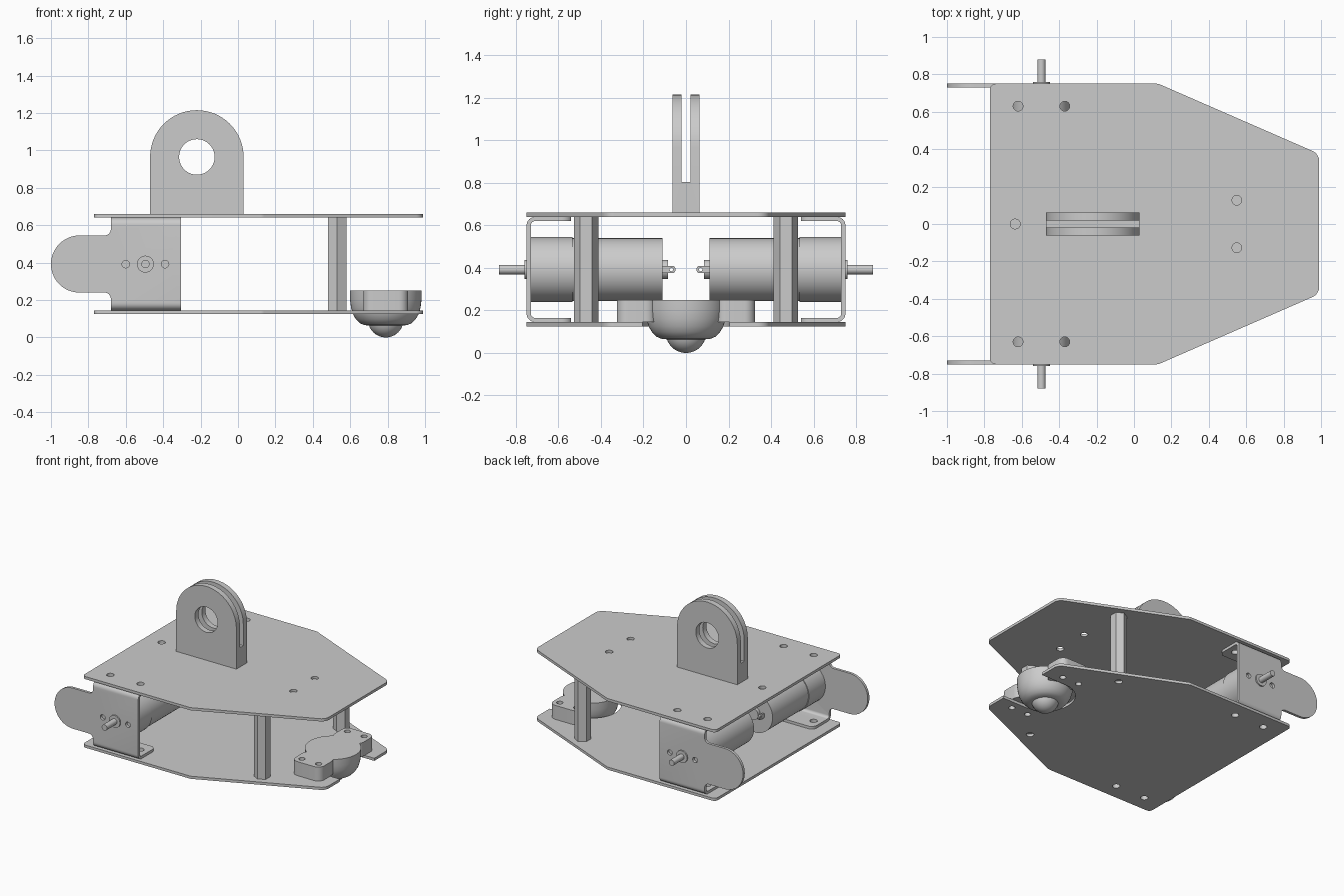
import bpy, bmesh
from math import cos, sin, pi, tan, radians
from mathutils import Vector

if "Cube" in bpy.data.objects:
    bpy.data.objects.remove(bpy.data.objects["Cube"])

grey = bpy.data.materials.new("plain grey")
grey.use_nodes = True
grey.diffuse_color = (0.6, 0.6, 0.6, 1)
grey.node_tree.nodes["Principled BSDF"].inputs["Base Color"].default_value = (0.6, 0.6, 0.6, 1)

# Extrusion and lathe directions: profile (u, v) and depth w to world
AXES = {"z": lambda u, v, w: (u, v, w),
        "y": lambda u, v, w: (u, w, v),
        "x": lambda u, v, w: (w, u, v)}


def circle(x, y, r, n=32):
    return [(x + r * cos(2 * pi * i / n), y + r * sin(2 * pi * i / n)) for i in range(n)]


def rounded(corners, n=8):
    """Outline from (x, y, radius) corners, each filleted by its radius."""
    out = []
    for i, (x, y, r) in enumerate(corners):
        p = Vector((x, y))
        if not r:
            out.append((x, y))
            continue
        a = (Vector(corners[i - 1][:2]) - p).normalized()
        b = (Vector(corners[(i + 1) % len(corners)][:2]) - p).normalized()
        half = a.angle(b) / 2
        centre = p + (a + b).normalized() * (r / sin(half))
        start = (p + a * (r / tan(half)) - centre).normalized()
        end = (p + b * (r / tan(half)) - centre).normalized()
        for k in range(n + 1):
            out.append(tuple(centre + start.slerp(end, k / n).normalized() * r))
    return out


def finish(name, me):
    bm = bmesh.new()
    bm.from_mesh(me)
    bmesh.ops.remove_doubles(bm, verts=bm.verts, dist=1e-5)
    bmesh.ops.recalc_face_normals(bm, faces=bm.faces)
    bm.to_mesh(me)
    bm.free()
    me.materials.clear()
    me.materials.append(grey)
    me.shade_smooth()
    me.set_sharp_from_angle(angle=radians(32))
    ob = bpy.data.objects.new(name, me)
    bpy.context.collection.objects.link(ob)
    return ob


def prism(name, outline, lo, hi, axis="z", holes=()):
    """Flat outline with holes, extruded from lo to hi."""
    cu = bpy.data.curves.new(name, "CURVE")
    cu.dimensions, cu.fill_mode, cu.extrude = "2D", "BOTH", (hi - lo) / 2
    for loop in (outline, *holes):
        sp = cu.splines.new("POLY")
        sp.points.add(len(loop) - 1)
        for p, (u, v) in zip(sp.points, loop):
            p.co = (u, v, 0, 1)
        sp.use_cyclic_u = True
    tmp = bpy.data.objects.new(name + " profile", cu)
    me = bpy.data.meshes.new_from_object(tmp)
    bpy.data.objects.remove(tmp)
    for v in me.vertices:
        v.co = AXES[axis](v.co.x, v.co.y, v.co.z + (lo + hi) / 2)
    return finish(name, me)


def lathe(name, profile, cu, cv, axis="z", n=48):
    """Profile of (radius, depth) spun round an axis through (cu, cv)."""
    bm = bmesh.new()
    rings = [[bm.verts.new(AXES[axis](u, v, w)) for u, v in circle(cu, cv, r, n)]
             for r, w in profile]
    for a, b in zip(rings, rings[1:]):
        for i in range(n):
            j = (i + 1) % n
            bm.faces.new((a[i], a[j], b[j], b[i]))
    bm.faces.new(rings[0])
    bm.faces.new(rings[-1])
    me = bpy.data.meshes.new(name)
    bm.to_mesh(me)
    bm.free()
    return finish(name, me)


def combine(ob, other, operation):
    """Apply a boolean and drop the second solid."""
    m = ob.modifiers.new("bool", "BOOLEAN")
    m.object, m.operation, m.solver = other, operation, "EXACT"
    deps = bpy.context.evaluated_depsgraph_get()
    me = bpy.data.meshes.new_from_object(ob.evaluated_get(deps))
    name = ob.name
    bpy.data.objects.remove(other)
    bpy.data.objects.remove(ob)
    return finish(name, me)


def mirror_y(ob):
    m = ob.modifiers.new("mirror", "MIRROR")
    m.use_axis = (False, True, False)
    m.use_mirror_merge = False


def box_outline(x0, y0, x1, y1, r=0):
    return rounded([(x0, y0, r), (x1, y0, r), (x1, y1, r), (x0, y1, r)])


# Deck plates; the lower one has a round-ended notch for the caster
side = [(0.13, 0.75, 0.05), (-0.77, 0.75, 0.03), (-0.77, -0.75, 0.03), (0.13, -0.75, 0.05)]
nose = [(0.99, -0.375, 0.06), (0.99, 0.375, 0.06)]
notch = [(0.99, -0.205, 0), (0.585, -0.205, 0.2), (0.585, 0.205, 0.2), (0.99, 0.205, 0)]
bracket_holes = [circle(x, s * 0.63, 0.026) for x in (-0.62, -0.37) for s in (-1, 1)]
top_holes = [circle(0.55, s * 0.127, 0.026) for s in (-1, 1)] + [circle(-0.635, 0, 0.026)]
low_holes = [circle(x, s * 0.27, 0.022) for x in (0.72, 0.86) for s in (-1, 1)]
low_holes += [circle(0.53, s * 0.47, 0.026) for s in (-1, 1)]
prism("top_plate", rounded(side + nose), 0.64, 0.66, holes=bracket_holes + top_holes)
prism("bottom_plate", rounded(side + nose[:1] + notch + nose[1:]), 0.125, 0.145,
      holes=bracket_holes + low_holes)

# Lifting lug: arched block with an eye, slotted down the middle
arch = [(0.03, 0.66)] + [(-0.22 + 0.25 * cos(pi * i / 32), 0.965 + 0.25 * sin(pi * i / 32))
                         for i in range(33)] + [(-0.47, 0.66)]
lug = prism("lifting_lug", arch, -0.0625, 0.0625, "y", [circle(-0.22, 0.965, 0.095, 40)])
slot = prism("slot_cutter", box_outline(-0.6, -0.02, 0.2, 0.02), 0.805, 1.4)
combine(lug, slot, "DIFFERENCE")

# Motor brackets: bent channel with rounded flanges, round side tab and holes
channel = rounded([(0.54, 0.145, 0), (0.75, 0.145, 0.04), (0.75, 0.64, 0.04), (0.54, 0.64, 0),
                   (0.54, 0.62, 0), (0.73, 0.62, 0.02), (0.73, 0.165, 0.02), (0.54, 0.165, 0)])
bracket = prism("motor_bracket", channel, -0.68, -0.305, "x")
plan = rounded([(-0.68, 0.535, 0.05), (-0.305, 0.535, 0.05), (-0.305, 0.8, 0), (-0.68, 0.8, 0)])
bracket = combine(bracket, prism("flange_cutter", plan, 0, 0.8), "INTERSECT")
tab = rounded([(-0.66, 0.2, 0), (-0.66, 0.58, 0), (-0.68, 0.58, 0), (-0.68, 0.545, 0.034),
               (-1.0, 0.545, 0.152), (-1.0, 0.24, 0.152), (-0.68, 0.24, 0.034), (-0.68, 0.2, 0)],
              n=12)
bracket = combine(bracket, prism("tab", tab, 0.73, 0.75, "y"), "UNION")
for x in (-0.6, -0.39):
    bracket = combine(bracket, prism("screw_cutter", circle(x, 0.392, 0.02, 24), 0.7, 0.8, "y"),
                      "DIFFERENCE")
for x in (-0.62, -0.37):
    bracket = combine(bracket, prism("bolt_cutter", circle(x, 0.63, 0.026), 0, 0.8), "DIFFERENCE")
mirror_y(bracket)

# Motors: gearbox, can, rear boss, front collar, shaft and terminal lugs
motor = [(0.045, 0.085), (0.045, 0.11), (0.148, 0.11), (0.148, 0.535),
         (0.153, 0.535), (0.153, 0.73), (0.045, 0.73), (0.045, 0.76),
         (0.022, 0.76), (0.022, 0.88)]
mirror_y(lathe("drive_motor", motor, -0.495, 0.392, "y"))
for x in (-0.57, -0.42):
    lug_tab = box_outline(0.05, 0.375, 0.115, 0.41, 0.015)
    mirror_y(prism("motor_terminal", lug_tab, x - 0.006, x + 0.006, "x",
                   [circle(0.069, 0.392, 0.008, 12)]))

# Hexagonal posts between the plates
post = [(0.53 + y, 0.47 + x) for x, y in circle(0, 0, 0.0575, 6)]
mirror_y(prism("spacer_post", post, 0.145, 0.64))

# Caster: cup, ball and two drilled mounting ears
cup = [(0.192, 0.25), (0.191, 0.2), (0.186, 0.16), (0.176, 0.125), (0.16, 0.098),
       (0.14, 0.077), (0.115, 0.066), (0.09, 0.064)]
lathe("caster_cup", cup, 0.79, 0)
ball = [(max(0.0005, 0.095 * sin(pi * i / 24)), 0.095 - 0.095 * cos(pi * i / 24)) for i in range(25)]
lathe("caster_ball", ball, 0.79, 0)
mirror_y(prism("caster_ear", box_outline(0.67, 0.14, 0.91, 0.325, 0.05), 0.145, 0.25,
               holes=[circle(x, 0.27, 0.022) for x in (0.72, 0.86)]))
